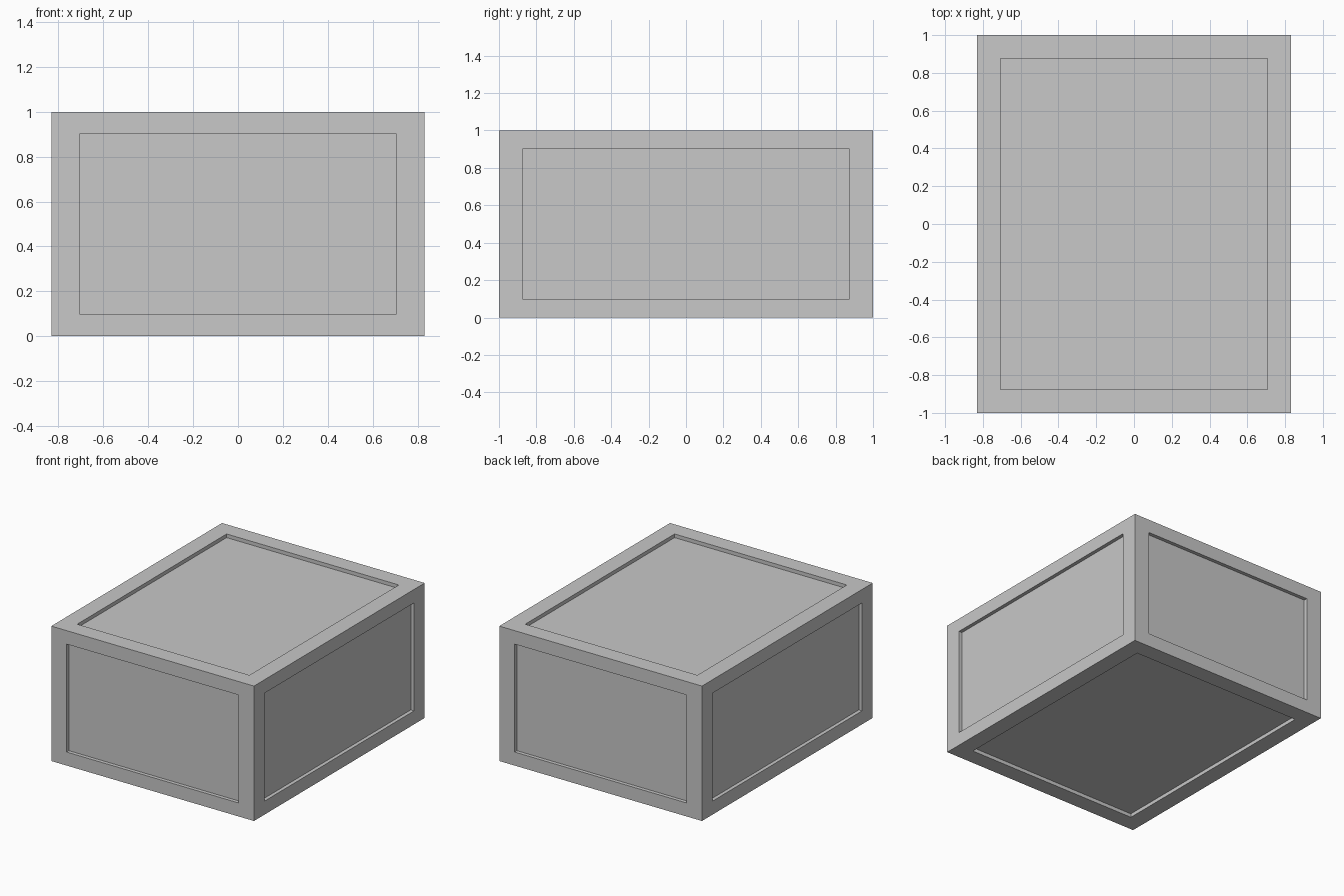
import bpy, bmesh
from mathutils import Vector

if "Cube" in bpy.data.objects:
    bpy.data.objects.remove(bpy.data.objects["Cube"], do_unlink=True)

HALF = Vector((0.831, 1.0, 0.5))       # outer half sizes
PANEL = Vector((0.706, 0.875, 0.4))    # half sizes of the recessed panels
DEPTH = 0.027                          # recess depth

# Plain grey material
grey = bpy.data.materials.new("light_grey")
grey.use_nodes = True
colour = (0.58, 0.58, 0.58, 1)
grey.diffuse_color = colour
grey.node_tree.nodes["Principled BSDF"].inputs["Base Color"].default_value = colour

# Box body
bm = bmesh.new()
bmesh.ops.create_cube(bm, size=2)
bmesh.ops.scale(bm, vec=HALF, verts=bm.verts)
bm.normal_update()

# Recessed panel on every side: inset a border, then extrude a vertical-walled pocket
for face in list(bm.faces):
    normal = face.normal.copy()
    axis = max(range(3), key=lambda i: abs(normal[i]))
    bmesh.ops.inset_individual(bm, faces=[face], thickness=0.1)
    for v in face.verts:
        for i in range(3):
            if i != axis:
                v.co[i] = PANEL[i] if v.co[i] > 0 else -PANEL[i]
    floor = bmesh.ops.extrude_discrete_faces(bm, faces=[face])["faces"][0]
    bmesh.ops.translate(bm, vec=-normal * DEPTH, verts=floor.verts)

bmesh.ops.translate(bm, vec=(0, 0, HALF.z), verts=bm.verts)
bmesh.ops.recalc_face_normals(bm, faces=bm.faces)
mesh = bpy.data.meshes.new("panelled_crate")
bm.to_mesh(mesh)
bm.free()
mesh.materials.append(grey)
crate = bpy.data.objects.new("panelled_crate", mesh)
bpy.context.collection.objects.link(crate)
